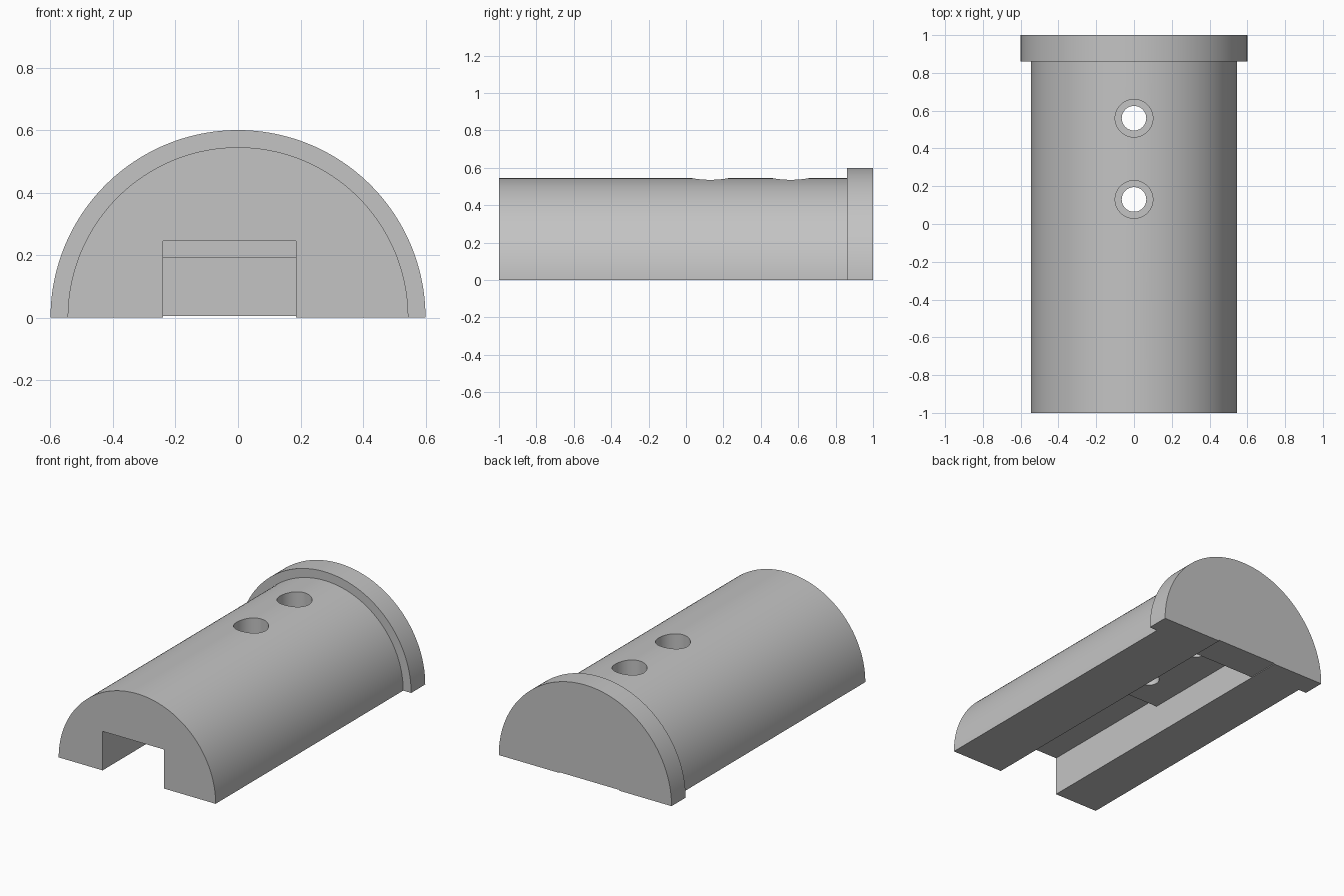
import bpy, bmesh, math

if "Cube" in bpy.data.objects:
    bpy.data.objects.remove(bpy.data.objects["Cube"], do_unlink=True)

# Single plain grey material
grey = bpy.data.materials.new("plain grey")
grey.use_nodes = True
colour = (0.55, 0.55, 0.55, 1)
grey.diffuse_color = colour
grey.node_tree.nodes["Principled BSDF"].inputs["Base Color"].default_value = colour


def make_object(name, bm):
    bmesh.ops.recalc_face_normals(bm, faces=bm.faces)
    mesh = bpy.data.meshes.new(name)
    bm.to_mesh(mesh)
    bm.free()
    mesh.materials.append(grey)
    obj = bpy.data.objects.new(name, mesh)
    bpy.context.collection.objects.link(obj)
    return obj


def half_round(name, profile, steps=96):
    """Half turn of a (radius, y) profile about the y axis, closed flat below."""
    bm = bmesh.new()
    rings = []
    for r, y in profile:
        angles = [math.pi * i / steps for i in range(steps + 1)]
        rings.append([bm.verts.new((r * math.cos(a), y, r * math.sin(a))) for a in angles])
    for a, b in zip(rings, rings[1:]):
        for i in range(steps):
            bm.faces.new((a[i], a[i + 1], b[i + 1], b[i]))
    bm.faces.new(rings[0])
    bm.faces.new(rings[-1])
    bm.faces.new([r[0] for r in rings] + [r[-1] for r in reversed(rings)])
    return make_object(name, bm)


def side_prism(name, profile, x0, x1):
    """Extrude a (y, z) outline from x0 to x1."""
    bm = bmesh.new()
    face = bm.faces.new([bm.verts.new((x0, y, z)) for y, z in profile])
    out = bmesh.ops.extrude_face_region(bm, geom=[face])
    moved = [v for v in out["geom"] if isinstance(v, bmesh.types.BMVert)]
    bmesh.ops.translate(bm, verts=moved, vec=(x1 - x0, 0, 0))
    return make_object(name, bm)


def drill(name, y, radius, z0, z1):
    bm = bmesh.new()
    bmesh.ops.create_cone(bm, cap_ends=True, segments=48, radius1=radius,
                          radius2=radius, depth=z1 - z0)
    bmesh.ops.translate(bm, verts=bm.verts, vec=(0, y, (z0 + z1) / 2))
    return make_object(name, bm)


# Half-round body with end flange
body = half_round("half_round_body", [(0.545, -1), (0.545, 0.86), (0.6, 0.86), (0.6, 1)])

# Stepped slot underneath, with a shallow relief running out at the back
slot = [(-1.1, -0.1), (1.1, -0.1), (1.1, 0.005), (0.79, 0.005),
        (0.79, 0.19), (-0.08, 0.19), (-0.08, 0.245), (-1.1, 0.245)]
cutters = [side_prism("slot_cutter", slot, -0.24, 0.185)]

# Two counterbored screw holes
for y in (0.13, 0.56):
    cutters.append(drill("counterbore_cutter", y, 0.1, 0.3, 0.7))
    cutters.append(drill("hole_cutter", y, 0.065, 0.1, 0.5))

for cutter in cutters:
    cutter.hide_render = True
    mod = body.modifiers.new(cutter.name, "BOOLEAN")
    mod.operation = "DIFFERENCE"
    mod.solver = "EXACT"
    mod.object = cutter

# Bake the cuts and drop the cutters
depsgraph = bpy.context.evaluated_depsgraph_get()
baked = bpy.data.meshes.new_from_object(body.evaluated_get(depsgraph))
body.modifiers.clear()
body.data = baked
baked.materials.clear()
baked.materials.append(grey)
for cutter in cutters:
    bpy.data.objects.remove(cutter, do_unlink=True)

# Smooth curved walls, crisp edges
bpy.ops.object.select_all(action="DESELECT")
body.select_set(True)
bpy.context.view_layer.objects.active = body
bpy.ops.object.shade_smooth_by_angle(angle=math.radians(30))
